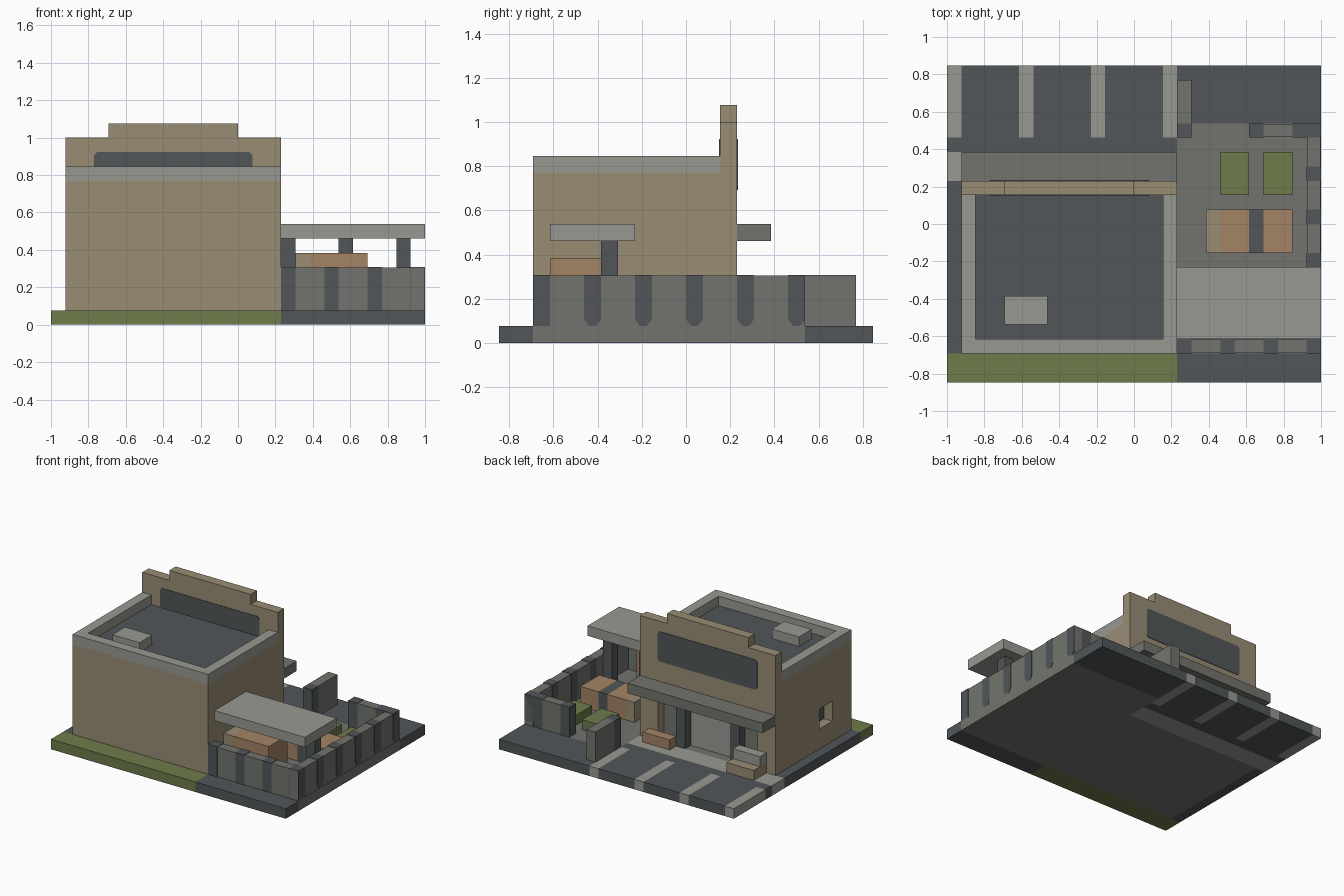
import bpy
import bmesh

if "Cube" in bpy.data.objects:
    bpy.data.objects.remove(bpy.data.objects["Cube"], do_unlink=True)

U = 1 / 13  # size of one building block


def material(name, *rgb):
    lin = [((c / 255 + 0.055) / 1.055) ** 2.4 for c in rgb] + [1]
    m = bpy.data.materials.new(name)
    m.use_nodes = True
    m.diffuse_color = lin
    m.node_tree.nodes["Principled BSDF"].inputs["Base Color"].default_value = lin
    return m


LIGHT = material("light concrete", 152, 153, 146)
MID = material("grey concrete", 114, 116, 109)
DARK = material("dark asphalt", 82, 86, 88)
TAN = material("tan wall", 152, 140, 116)
ORANGE = material("orange wood", 163, 131, 101)
GREEN = material("green grass", 110, 123, 75)


def prism(name, pts, a, b, mat, axis="y"):
    """Extrude an outline, given across the axis and up, from a to b."""
    bm = bmesh.new()
    place = (lambda p, d: (p[0], d, p[1])) if axis == "y" else (lambda p, d: (d, p[0], p[1]))
    ends = [[bm.verts.new([c * U for c in place(p, d)]) for p in pts] for d in (a, b)]
    n = len(pts)
    bm.faces.new(ends[0])
    bm.faces.new(ends[1][::-1])
    for i in range(n):
        j = (i + 1) % n
        bm.faces.new((ends[0][j], ends[0][i], ends[1][i], ends[1][j]))
    bmesh.ops.recalc_face_normals(bm, faces=bm.faces)
    me = bpy.data.meshes.new(name)
    bm.to_mesh(me)
    bm.free()
    me.materials.append(mat)
    ob = bpy.data.objects.new(name, me)
    bpy.context.collection.objects.link(ob)
    return ob


def box(name, x, y, z, mat):
    return prism(name, [(x[0], z[0]), (x[1], z[0]), (x[1], z[1]), (x[0], z[1])], y[0], y[1], mat)


# Ground slabs
G = (0, 1)
box("grass_strip", (-13, 3), (-11, -9), G, GREEN)
box("front_apron", (3, 13), (-11, -9), G, DARK)
box("side_path", (-13, -12), (-9, 3), G, DARK)
box("building_floor", (-12, 3), (-9, 3), G, MID)
box("patio_floor", (3, 13), (-9, 7), G, MID)
box("sidewalk", (-13, 3), (3, 5), G, LIGHT)
box("parking_lane", (-13, 3), (5, 6), G, DARK)
box("yard_drive", (3, 13), (7, 11), G, DARK)
for x in (-13, -8, -3, 2):
    box("parking_stripe", (x, x + 1), (6, 11), G, LIGHT)
    if x < 2:
        box("parking_bay", (x + 1, x + 5), (6, 11), G, DARK)

# Main building, with a window opening in the side wall
box("building_body", (-11, 3), (-9, 2), (1, 10), TAN)
for y, z in (((-9, -6), (1, 10)), ((-4, 2), (1, 10)), ((-6, -4), (1, 3)), ((-6, -4), (5, 10))):
    box("side_wall", (-12, -11), y, z, TAN)
box("window_pane", (-11.05, -11), (-6, -4), (3, 5), DARK)

# Stepped facade with the entrance opening
prism("facade", [(-12, 1), (-10, 1), (-10, 6), (1, 6), (1, 1), (3, 1), (3, 13), (0, 13),
                 (0, 14), (-9, 14), (-9, 13), (-12, 13)], 2, 3, TAN)
box("shop_window", (-10, 1), (2, 2.05), (1, 6), MID)
box("shop_door", (-7, -2), (2.05, 2.1), (1, 6), LIGHT)
for x in (-8, -2):
    box("door_post", (x, x + 1), (2.1, 3), (1, 6), DARK)
box("entrance_canopy", (-12, 3), (3, 5), (6, 7), MID)


# Blank sign panels with clipped corners
def clipped(x0, x1, z0, z1, c):
    return [(x0 + c, z0), (x1 - c, z0), (x1, z0 + c), (x1, z1 - c),
            (x1 - c, z1), (x0 + c, z1), (x0, z1 - c), (x0, z0 + c)]


prism("sign_panel_outer", clipped(-10, 1, 9, 12, 0.2), 3, 3.05, DARK)
prism("sign_panel_inner", clipped(-10, 1, 10, 12, 0.2), 1.95, 2, DARK)

# Roof
box("roof_deck", (-11, 2), (-8, 2), (10, 10.05), DARK)
for x, y in (((-12, -11), (-9, 2)), ((2, 3), (-9, 2)), ((-11, 2), (-9, -8))):
    box("parapet", x, y, (10, 11), LIGHT)
box("roof_vent", (-9, -6), (-7, -5), (10, 11), LIGHT)

# Sidewalk goods
box("sidewalk_crate", (-1, 2), (3, 4), (1, 2), ORANGE)
box("sidewalk_counter", (-11, -8), (3, 5), (1, 2), TAN)
box("counter_top_box", (-11, -8), (3, 4), (2, 3), LIGHT)

# Yard fence: grey panels with dark posts
e = 0.04
box("side_fence", (12 + e, 13 - e), (-9, 7), (1, 4 - e), MID)
box("front_fence", (3, 12), (-9 + e, -8 - e), (1, 4 - e), MID)
box("back_fence", (9, 11), (6 + e, 7 - e), (1, 4 - e), MID)
for y in range(-9, 7, 3):
    prism("side_fence_post", [(y + 0.3, 1), (y + 0.7, 1), (y + 1, 1.4), (y + 1, 4),
                              (y, 4), (y, 1.4)], 12, 13, DARK, "x")
for x in (3, 6, 9, 12):
    box("front_fence_post", (x, x + 1), (-9, -8), (1, 4), DARK)
for x in (3, 8, 11):
    box("back_fence_post", (x, x + 1), (6, 7), (1, 4), DARK)
box("open_gate", (3, 4), (7, 10), (1, 4), MID)

# Yard shelter
box("shelter_roof", (3, 13), (-8, -3), (6, 7), LIGHT)
for x in (3, 7, 11):
    box("shelter_post", (x, x + 1), (-5, -4), (1, 6), DARK)

# Stacked goods and planting beds in the yard
box("tall_crate_end", (4, 5), (-8, -5), (1, 5), TAN)
box("tall_crate", (5, 9), (-8, -5), (1, 5), ORANGE)
box("low_crate_end", (5, 6), (-2, 1), (1, 3), TAN)
box("low_crate_a", (6, 8), (-2, 1), (1, 3), ORANGE)
box("low_crate_divider", (8, 9), (-2, 1), (1, 3), DARK)
box("low_crate_b", (9, 11), (-2, 1), (1, 3), ORANGE)
for x in (6, 9):
    box("planting_bed", (x, x + 2), (2, 5), (1, 2), GREEN)
